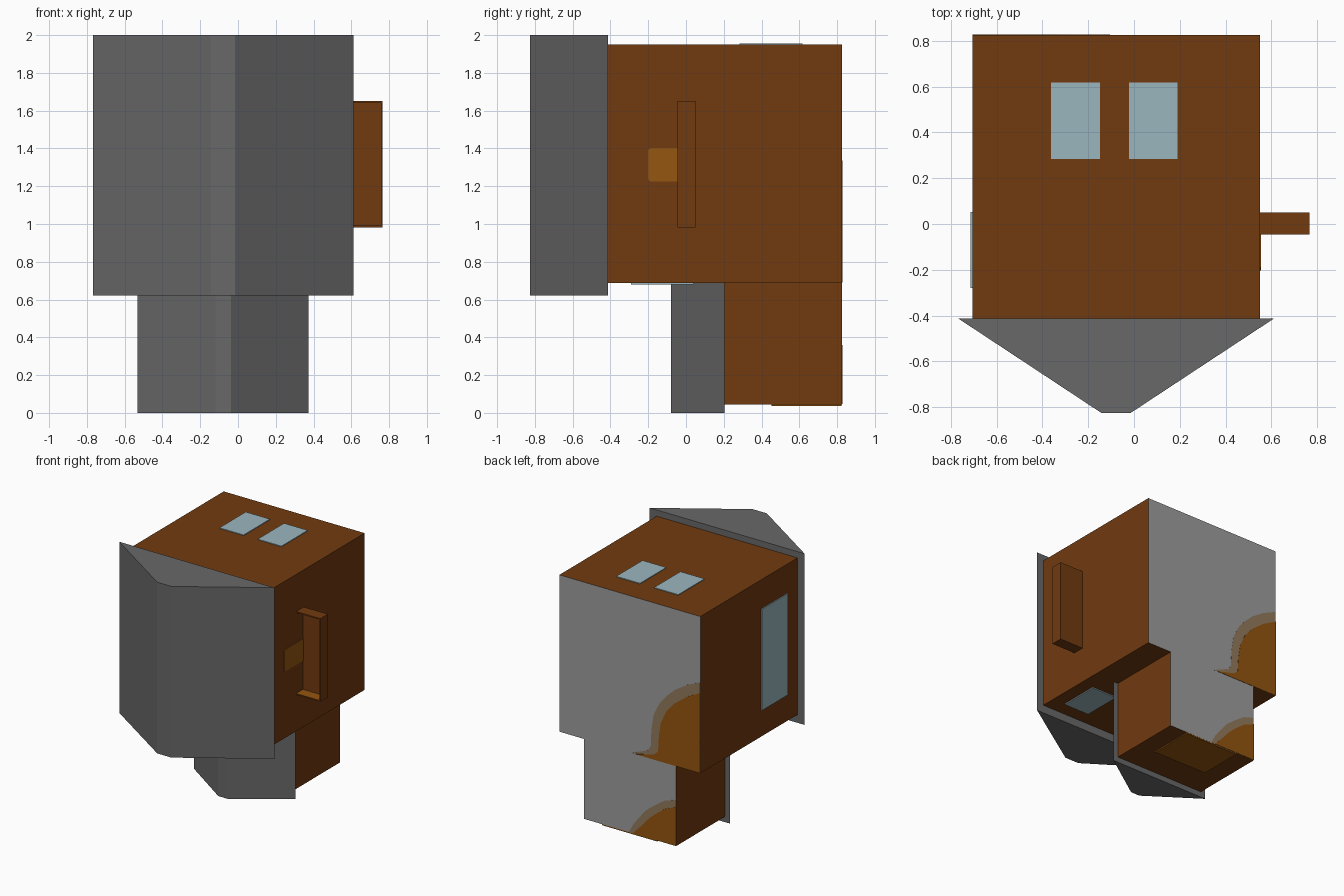
import bpy, bmesh
from mathutils import Vector

if "Cube" in bpy.data.objects:
    bpy.data.objects.remove(bpy.data.objects["Cube"])


def material(name, rgb):
    m = bpy.data.materials.new(name)
    m.diffuse_color = (*rgb, 1)
    m.use_nodes = True
    m.node_tree.nodes["Principled BSDF"].inputs["Base Color"].default_value = m.diffuse_color
    return m


BROWN = material("wall brown", (0.165, 0.043, 0.005))
ROOF = material("roof grey", (0.14, 0.14, 0.14))
GROUND = material("floor grey", (0.34, 0.34, 0.34))
GLASS = material("window blue", (0.33, 0.47, 0.52))
ORANGE = material("door orange", (0.30, 0.092, 0.005))
TAN = material("patch tan", (0.29, 0.195, 0.11))


def finish(name, bm, *mats):
    bmesh.ops.recalc_face_normals(bm, faces=bm.faces)
    me = bpy.data.meshes.new(name)
    bm.to_mesh(me)
    bm.free()
    for m in mats:
        me.materials.append(m)
    ob = bpy.data.objects.new(name, me)
    bpy.context.collection.objects.link(ob)
    return ob


def prism(name, pts, offset, mat):
    """Extrude a flat polygon of 3D points along an offset."""
    bm = bmesh.new()
    f = bm.faces.new([bm.verts.new(p) for p in pts])
    r = bmesh.ops.extrude_face_region(bm, geom=[f], use_keep_orig=True)
    vs = [v for v in r["geom"] if isinstance(v, bmesh.types.BMVert)]
    bmesh.ops.translate(bm, verts=vs, vec=Vector(offset))
    return finish(name, bm, mat)


def box(name, x, y, z, mat):
    pts = [(x[0], y[0], z[0]), (x[1], y[0], z[0]), (x[1], y[1], z[0]), (x[0], y[1], z[0])]
    return prism(name, pts, (0, 0, z[1] - z[0]), mat)


def walls(name, x, y, z):
    """House block whose +y underside is grey."""
    ob = box(name, x, y, z, BROWN)
    ob.data.materials.append(GROUND)
    for p in ob.data.polygons:
        p.material_index = 1 if p.normal.y > 0.9 else 0


def roof(name, x, ridge, y, z):
    pts = [(x[0], y[1], z[0]), (x[1], y[1], z[0]), (ridge[1], y[0], z[0]), (ridge[0], y[0], z[0])]
    prism(name, pts, (0, 0, z[1] - z[0]), ROOF)


def floor_patch(name, pts, thick, mat):
    prism(name, [(x, 0.824, z) for x, z in pts], (0, thick, 0), mat)


# House blocks and roofs (the house lies with its roof towards -y)
walls("main_walls", (-0.705, 0.55), (-0.412, 0.825), (0.688, 1.95))
walls("wing_walls", (-0.49, 0.33), (0.20, 0.825), (0.045, 0.688))
roof("main_roof", (-0.768, 0.612), (-0.142, -0.015), (-0.825, -0.412), (0.622, 2.0))
roof("wing_roof", (-0.533, 0.372), (-0.12, -0.038), (-0.08, 0.203), (0.0, 0.688))

# Windows
for i, (a, b) in enumerate([(-0.363, -0.148), (-0.022, 0.189)]):
    box(f"gable_window_{i}", (a, b), (0.283, 0.617), (1.948, 1.956), GLASS)
for i, (a, b) in enumerate([(0.21, 0.44), (-0.60, -0.37)]):
    box(f"upper_window_{i}", (a, b), (-0.29, 0.04), (0.68, 0.689), GLASS)
box("side_window", (-0.713, -0.704), (-0.28, 0.052), (0.90, 1.716), GLASS)

# Front door on the wing, balcony door with clipped corners
box("front_door", (-0.32, 0.17), (0.452, 0.824), (0.036, 0.046), ORANGE)
prism("balcony_door", [(0.549, y, z) for y, z in
      [(0.045, 1.225), (-0.19, 1.225), (-0.202, 1.238), (-0.202, 1.39), (-0.19, 1.403), (0.045, 1.403)]],
      (0.006, 0, 0), ORANGE)

# Open balcony tray
box("balcony_floor", (0.549, 0.766), (0.04, 0.05), (0.982, 1.652), BROWN)
box("balcony_front_rail", (0.758, 0.766), (-0.046, 0.042), (0.982, 1.652), BROWN)
for i, (z, inner) in enumerate([((0.982, 0.992), 1), ((1.642, 1.652), -1)]):
    rail = box(f"balcony_side_rail_{i}", (0.549, 0.76), (-0.046, 0.042), z, BROWN)
    rail.data.materials.append(ORANGE)
    for p in rail.data.polygons:
        p.material_index = 1 if p.normal.z * inner > 0.9 else 0

# Curved patches on the underside: tan border with orange inside
floor_patch("main_patch_border", [(-0.705, 0.689), (-0.705, 1.42), (-0.59, 1.37), (-0.477, 1.298), (-0.40, 1.225),
            (-0.344, 1.158), (-0.29, 1.05), (-0.27, 0.92), (-0.265, 0.79), (-0.24, 0.75), (-0.096, 0.689)],
            0.002, TAN)
floor_patch("main_patch", [(-0.705, 0.689), (-0.705, 1.335), (-0.59, 1.275), (-0.477, 1.19), (-0.40, 1.10),
            (-0.355, 1.0), (-0.338, 0.89), (-0.33, 0.76), (-0.29, 0.73), (-0.13, 0.689)], 0.004, ORANGE)
floor_patch("wing_patch_border", [(-0.489, 0.046), (-0.489, 0.415), (-0.39, 0.385), (-0.30, 0.323), (-0.22, 0.26),
            (-0.167, 0.195), (-0.11, 0.12), (-0.07, 0.046)], 0.002, TAN)
floor_patch("wing_patch", [(-0.489, 0.046), (-0.489, 0.36), (-0.39, 0.318), (-0.30, 0.25), (-0.235, 0.19),
            (-0.185, 0.13), (-0.105, 0.046)], 0.004, ORANGE)
